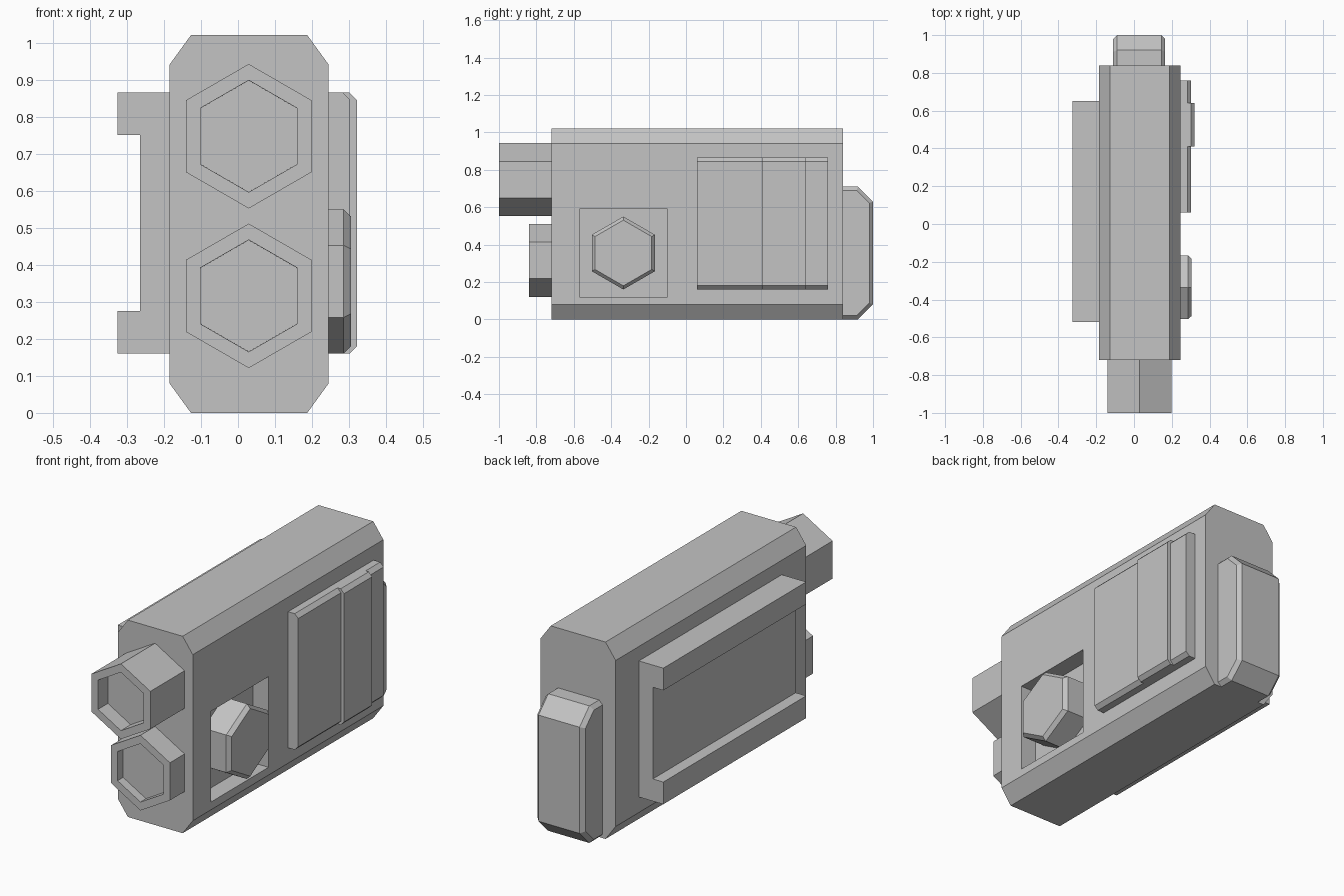
import bpy
import bmesh
from math import sin, cos, pi
from mathutils import Vector

cube = bpy.data.objects.get("Cube")
if cube:
    bpy.data.objects.remove(cube, do_unlink=True)

grey = bpy.data.materials.new("plain grey")
grey.use_nodes = True
colour = (0.55, 0.55, 0.55, 1)
grey.diffuse_color = colour
grey.node_tree.nodes["Principled BSDF"].inputs["Base Color"].default_value = colour


def prism(name, outline, axis, start, end, start_steps=(), end_steps=()):
    """Extrude an outline along x (points are y, z) or y (points are x, z).
    Each step insets an end cap by (thickness, outward depth)."""
    def place(p, d):
        return (d, p[0], p[1]) if axis == "x" else (p[0], d, p[1])

    direction = Vector((1, 0, 0)) if axis == "x" else Vector((0, 1, 0))
    bm = bmesh.new()
    low = [bm.verts.new(place(p, start)) for p in outline]
    high = [bm.verts.new(place(p, end)) for p in outline]
    caps = [bm.faces.new(low), bm.faces.new(high)]
    n = len(outline)
    for i in range(n):
        j = (i + 1) % n
        bm.faces.new((low[i], low[j], high[j], high[i]))
    bmesh.ops.recalc_face_normals(bm, faces=bm.faces[:])
    for cap, steps in zip(caps, (start_steps, end_steps)):
        for thickness, depth in steps:
            bmesh.ops.inset_individual(bm, faces=[cap], thickness=thickness,
                                       depth=depth, use_even_offset=True)
    mesh = bpy.data.meshes.new(name)
    bm.to_mesh(mesh)
    bm.free()
    mesh.materials.append(grey)
    obj = bpy.data.objects.new(name, mesh)
    bpy.context.collection.objects.link(obj)
    return obj


def hexagon(a, b, radius):
    return [(a + radius * sin(i * pi / 3), b + radius * cos(i * pi / 3))
            for i in range(6)]


def rectangle(a0, a1, b0, b1):
    return [(a0, b0), (a1, b0), (a1, b1), (a0, b1)]


# Main housing with long chamfered edges
x0, x1, top, cx, cz = -0.185, 0.245, 1.02, 0.058, 0.08
body = prism("housing", [
    (x0 + cx, 0), (x1 - cx, 0), (x1, cz), (x1, top - cz),
    (x1 - cx, top), (x0 + cx, top), (x0, top - cz), (x0, cz)], "y", -0.72, 0.84)

# Square pocket around the knob
floor = 0.155
cutter = prism("pocket_cutter", rectangle(-0.57, -0.1, 0.12, 0.59), "x", floor, 0.4)
cutter.hide_render = True
cut = body.modifiers.new("pocket", "BOOLEAN")
cut.operation = "DIFFERENCE"
cut.solver = "EXACT"
cut.object = cutter
bpy.context.view_layer.objects.active = body
bpy.ops.object.modifier_apply(modifier=cut.name)
bpy.data.objects.remove(cutter, do_unlink=True)

# Hexagonal knob with a chamfered face
prism("knob", hexagon(-0.335, 0.355, 0.195), "x", floor, 0.285,
      end_steps=[(0.017, 0.02)])

# Hollow hexagonal barrels on the front
for name, z, front, hollow in (("upper_barrel", 0.747, -1, 0.08),
                               ("lower_barrel", 0.316, -0.84, 0.045)):
    prism(name, hexagon(0.029, z, 0.195), "y", front, -0.72,
          start_steps=[(0.038, 0), (0.0005, -hollow)])


# Raised side panel and its thicker middle strip
def panel(name, face, y0, y1):
    low, high, c = 0.16, 0.865, 0.02
    prism(name, [(0.24, low), (face - c, low), (face, low + c),
                 (face, high - c), (face - c, high), (0.24, high)], "y", y0, y1)


panel("side_panel", 0.303, 0.06, 0.76)
panel("panel_strip", 0.321, 0.41, 0.64)

# Channel-shaped grip on the other side
outer, inner = -0.325, -0.265
prism("side_grip", [
    (x0, 0.16), (outer, 0.16), (outer, 0.275), (inner, 0.275),
    (inner, 0.75), (outer, 0.75), (outer, 0.865), (x0, 0.865)], "y", -0.52, 0.65)

# Chamfered back block
prism("back_block", [(0.8, 0), (0.92, 0), (1, 0.08), (1, 0.63),
                     (0.92, 0.71), (0.8, 0.71)], "x", -0.09, 0.145,
      [(0.02, 0.02)], [(0.02, 0.02)])
